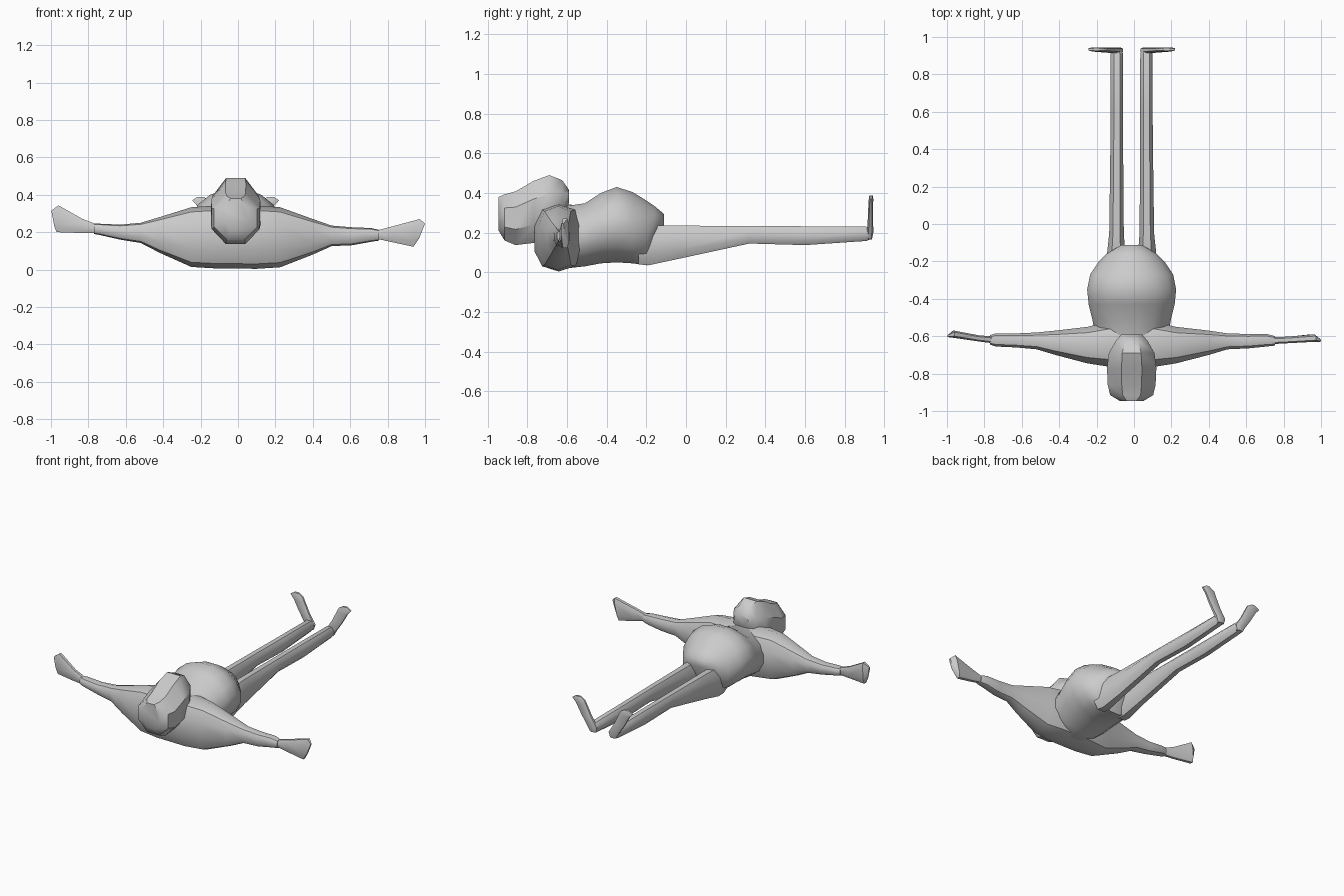
import bpy, math

CX = -0.0125  # body mid-plane


def ring(n, power):
    """Unit rounded polygon whose bounds are exactly -1..1."""
    pts = []
    for i in range(n):
        a = 2 * math.pi * (i + 0.5) / n
        c, s = math.cos(a), math.sin(a)
        pts.append((math.copysign(abs(c) ** (2 / power), c),
                    math.copysign(abs(s) ** (2 / power), s)))
    m = max(abs(p[0]) for p in pts)
    k = max(abs(p[1]) for p in pts)
    return [(u / m, v / k) for u, v in pts]


def loft(name, axis, sections, n=8, power=2.0, angle=40):
    """Skin sections (pos, a0, a1, b0, b1[, tilt]) along an axis; tilt shifts pos with b."""
    verts, faces = [], []
    for sec in sections:
        p, a0, a1, b0, b1 = sec[:5]
        tilt = sec[5] if len(sec) > 5 else 0
        for u, v in ring(n, power):
            a = (a0 + a1) / 2 + u * (a1 - a0) / 2
            b = (b0 + b1) / 2 + v * (b1 - b0) / 2
            q = p + tilt * v
            verts.append({'x': (q, a, b), 'y': (a, q, b), 'z': (a, b, q)}[axis])
    for r in range(len(sections) - 1):
        for i in range(n):
            j = (i + 1) % n
            faces.append((r * n + i, r * n + j, (r + 1) * n + j, (r + 1) * n + i))
    faces.append(tuple(range(n)))
    faces.append(tuple(range((len(sections) - 1) * n, len(sections) * n)))
    me = bpy.data.meshes.new(name)
    me.from_pydata(verts, [], faces)
    ob = bpy.data.objects.new(name, me)
    bpy.context.collection.objects.link(ob)
    bpy.ops.object.select_all(action='DESELECT')
    ob.select_set(True)
    bpy.context.view_layer.objects.active = ob
    bpy.ops.object.mode_set(mode='EDIT')
    bpy.ops.mesh.select_all(action='SELECT')
    bpy.ops.mesh.normals_make_consistent(inside=False)
    bpy.ops.object.mode_set(mode='OBJECT')
    bpy.ops.object.shade_smooth_by_angle(angle=math.radians(angle))
    return ob


# Shoulders and arms, one skin from wrist to wrist
loft("shoulders_and_arms", 'x', [
    (-0.77, -0.645, -0.595, 0.19, 0.245),
    (-0.74, -0.655, -0.585, 0.185, 0.245),
    (-0.63, -0.66, -0.585, 0.16, 0.24),
    (-0.52, -0.67, -0.58, 0.142, 0.25),
    (-0.42, -0.70, -0.57, 0.09, 0.28),
    (-0.25, -0.745, -0.55, 0.014, 0.333),
    (-0.12, -0.765, -0.52, 0.006, 0.342),
    (0.10, -0.765, -0.52, 0.004, 0.342),
    (0.225, -0.745, -0.55, 0.012, 0.333),
    (0.40, -0.70, -0.57, 0.08, 0.27),
    (0.50, -0.67, -0.585, 0.125, 0.235),
    (0.61, -0.665, -0.588, 0.13, 0.226),
    (0.71, -0.655, -0.588, 0.148, 0.222),
    (0.755, -0.65, -0.60, 0.155, 0.212),
], n=10, power=2.5)

# Hands, flat and flared
loft("left_hand", 'x', [
    (-0.75, -0.638, -0.602, 0.195, 0.24),
    (-0.83, -0.628, -0.595, 0.195, 0.27),
    (-0.965, -0.608, -0.57, 0.2, 0.343, 0.005),
    (-0.99, -0.605, -0.592, 0.23, 0.315, -0.008),
], n=8, power=3)
loft("right_hand", 'x', [
    (0.74, -0.642, -0.605, 0.165, 0.208),
    (0.83, -0.637, -0.602, 0.145, 0.232),
    (0.955, -0.63, -0.59, 0.122, 0.27, 0.017),
    (0.985, -0.63, -0.615, 0.17, 0.245, 0.015),
], n=8, power=3)

# Trunk with round belly
belly = [
    (-0.70, 0.15, 0.04, 0.30), (-0.60, 0.195, 0.02, 0.335),
    (-0.51, 0.21, 0.03, 0.348), (-0.43, 0.23, 0.045, 0.40),
    (-0.35, 0.238, 0.05, 0.43), (-0.27, 0.222, 0.045, 0.405),
    (-0.20, 0.175, 0.035, 0.362), (-0.16, 0.135, 0.12, 0.335),
    (-0.112, 0.055, 0.235, 0.295),
]
loft("trunk", 'y', [(y, CX - w, CX + w, a, b) for y, w, a, b in belly], n=16, angle=60)

# Head, chin tipped onto the chest
head = [
    (-0.945, 0.065, 0.21, 0.38), (-0.915, 0.115, 0.16, 0.393),
    (-0.86, 0.128, 0.137, 0.408), (-0.77, 0.132, 0.148, 0.46),
    (-0.69, 0.122, 0.17, 0.49), (-0.625, 0.085, 0.26, 0.465),
    (-0.59, 0.055, 0.35, 0.415),
]
loft("head", 'y', [(y, CX - w, CX + w, a, b) for y, w, a, b in head], n=8)

# Legs and splayed feet, mirrored
leg = [
    (-0.24, 0.03, 0.14, 0.04, 0.22), (-0.19, 0.032, 0.135, 0.035, 0.235),
    (-0.05, 0.042, 0.12, 0.065, 0.235), (0.32, 0.045, 0.115, 0.145, 0.234),
    (0.60, 0.045, 0.112, 0.137, 0.232), (0.91, 0.046, 0.112, 0.158, 0.23),
    (0.935, 0.055, 0.105, 0.168, 0.22),
]
foot = [
    (0.165, 0.055, 0.10, 0.918, 0.938), (0.20, 0.046, 0.118, 0.913, 0.945),
    (0.27, 0.09, 0.165, 0.917, 0.944), (0.34, 0.125, 0.205, 0.92, 0.944),
    (0.37, 0.14, 0.232, 0.922, 0.945), (0.388, 0.17, 0.205, 0.925, 0.942),
]
for side, s in (("left", -1), ("right", 1)):
    loft(side + "_leg", 'y', [(y, CX + s * u, CX + s * v, a, b) for y, u, v, a, b in leg], power=2.4)
    loft(side + "_foot", 'z', [(z, CX + s * u, CX + s * v, a, b) for z, u, v, a, b in foot], power=2.6)
